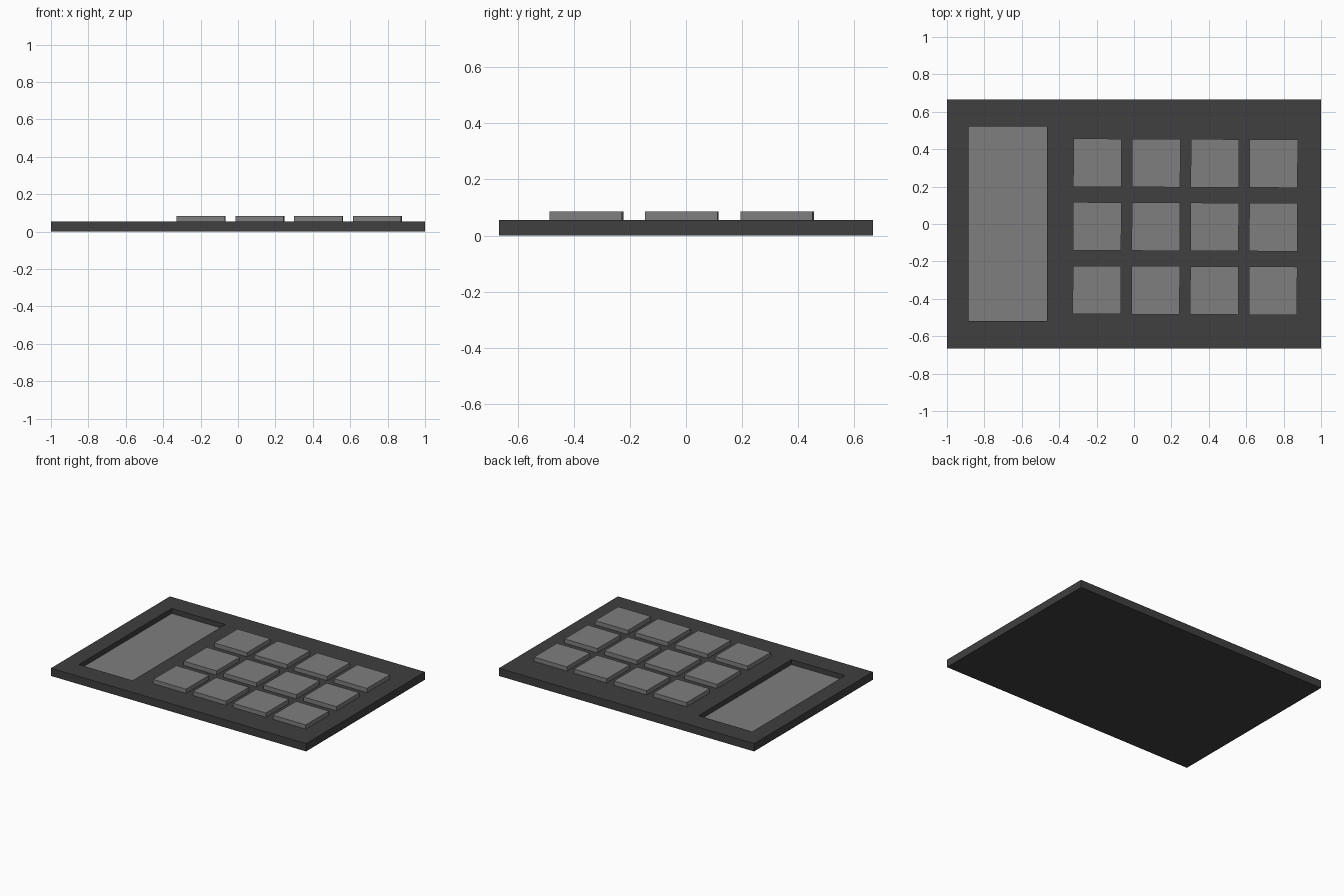
import bpy, bmesh, math
from mathutils import Matrix

if "Cube" in bpy.data.objects:
    bpy.data.objects.remove(bpy.data.objects["Cube"])

PLATE_TOP, FLOOR, KEY_TOP = 0.055, 0.02, 0.085


def grey(name, v):
    m = bpy.data.materials.new(name)
    m.diffuse_color = (v, v, v, 1)
    m.use_nodes = True
    m.node_tree.nodes["Principled BSDF"].inputs["Base Color"].default_value = m.diffuse_color
    return m


dark, light = grey("dark_grey", 0.05), grey("light_grey", 0.21)


def stacked_rects(name, rects, mats):
    """Solid skinned through rectangles (x0, x1, y0, y1, z), capped at both ends."""
    bm = bmesh.new()
    loops = [[bm.verts.new(p) for p in ((x0, y0, z), (x1, y0, z), (x1, y1, z), (x0, y1, z))]
             for x0, x1, y0, y1, z in rects]
    bm.faces.new(loops[0][::-1])
    for a, b in zip(loops, loops[1:]):
        for i in range(4):
            j = (i + 1) % 4
            bm.faces.new((a[i], a[j], b[j], b[i]))
    bm.faces.new(loops[-1]).material_index = len(mats) - 1
    mesh = bpy.data.meshes.new(name)
    bm.to_mesh(mesh)
    bm.free()
    for m in mats:
        mesh.materials.append(m)
    obj = bpy.data.objects.new(name, mesh)
    bpy.context.collection.objects.link(obj)
    return obj


# Base plate with the sunken panel on the left
outer = (-1, 1, -0.666, 0.666)
panel = (-0.885, -0.464, -0.518, 0.522)
stacked_rects("base_plate", [(*outer, 0), (*outer, PLATE_TOP),
                             (*panel, PLATE_TOP), (*panel, FLOOR)], [dark, light])

# Raised keys: 4 columns by 3 rows, the whole pad turned very slightly
h = 0.129
turn = Matrix.Rotation(math.radians(-0.25), 4, 'Z')
pad = Matrix.Translation((0.274, -0.015, 0)) @ turn
for row in range(3):
    for col in range(4):
        key = stacked_rects(f"key_{row + 1}_{col + 1}",
                            [(-h, h, -h, h, PLATE_TOP), (-h, h, -h, h, KEY_TOP)], [light])
        key.matrix_world = pad @ Matrix.Translation(((col - 1.5) * 0.314, (1 - row) * 0.34, 0))
